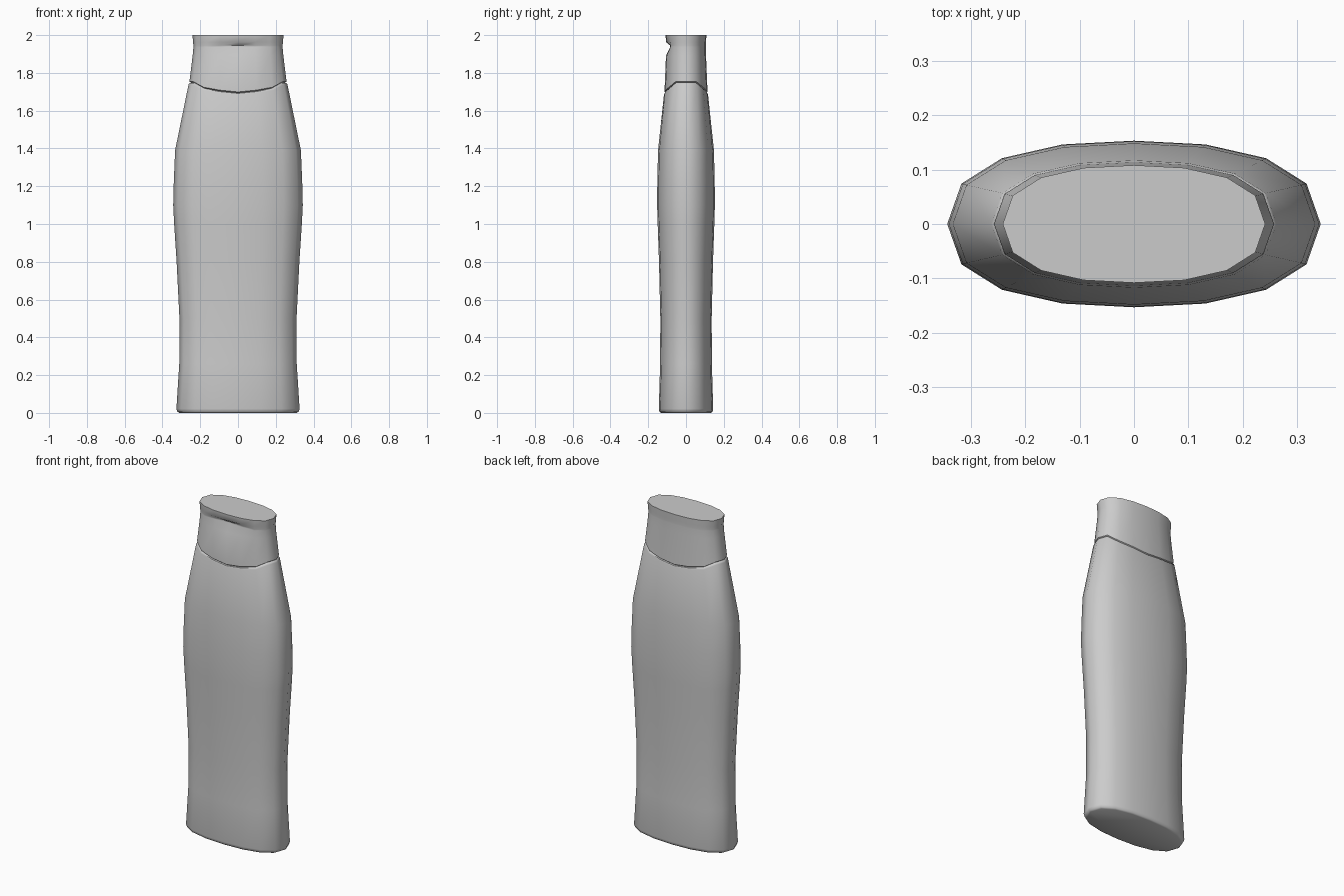
import bpy, bmesh, math

if "Cube" in bpy.data.objects:
    bpy.data.objects.remove(bpy.data.objects["Cube"])

SIDES = 16
FLAT = [0, .485, .79, .955, 1]               # depth ratio per column, end to middle
SEAM = [0, 0, -.03, -.045, -.055]            # dip of the seam towards the middle


def column(i):
    """Index 0 (narrow end) to 4 (middle of the broad face)."""
    k = i % 8
    return min(k, 8 - k)


def ring(rx, ry, z, dip=0.0):
    pts = []
    for i in range(SIDES):
        a = math.tau * i / SIDES
        y = ry * FLAT[column(i)] * (1 if i < 8 else -1)
        pts.append([rx * math.cos(a), y, z + dip * SEAM[column(i)]])
    return pts


def loft(name, rings, cap_bottom=False, cap_top=False):
    bm = bmesh.new()
    rows = [[bm.verts.new(p) for p in r] for r in rings]
    for lo, hi in zip(rows, rows[1:]):
        for i in range(SIDES):
            j = (i + 1) % SIDES
            bm.faces.new((lo[i], lo[j], hi[j], hi[i]))
    if cap_bottom:
        bm.faces.new(rows[0][::-1])
    if cap_top:
        bm.faces.new(rows[-1])
    mesh = bpy.data.meshes.new(name)
    bm.to_mesh(mesh)
    bm.free()
    obj = bpy.data.objects.new(name, mesh)
    bpy.context.collection.objects.link(obj)
    bpy.ops.object.select_all(action='DESELECT')
    obj.select_set(True)
    bpy.context.view_layer.objects.active = obj
    bpy.ops.object.shade_smooth_by_angle(angle=math.radians(50))
    return obj


# Bottle body: (half width, half depth, height), ending in the seam groove
body = [(.31, .132, 0), (.321, .141, .006), (.326, .144, .022), (.311, .137, .26),
        (.310, .136, .5), (.325, .143, .8), (.338, .150, 1.0), (.343, .153, 1.1),
        (.340, .152, 1.22), (.333, .148, 1.39)]
rings = [ring(*p) for p in body]
rings += [ring(.262, .117, 1.738, 1), ring(.257, .114, 1.746, 1), ring(.249, .106, 1.748, 1)]
loft("bottle_body", rings, cap_bottom=True)

# Flip cap: starts in the groove, pinches in, then flares to the flat lid
cap = [ring(.249, .106, 1.748, 1), ring(.257, .114, 1.754, 1), ring(.240, .106, 1.893),
       ring(.236, .105, 1.937), ring(.236, .105, 1.945), ring(.238, .106, 1.963),
       ring(.241, .108, 2.0)]

# Thumb notch: push the three front columns inward
for row in (3, 4):
    for i, depth in ((11, -.084), (12, -.080), (13, -.084)):
        cap[row][i][1] = depth
loft("flip_cap", cap, cap_top=True)
